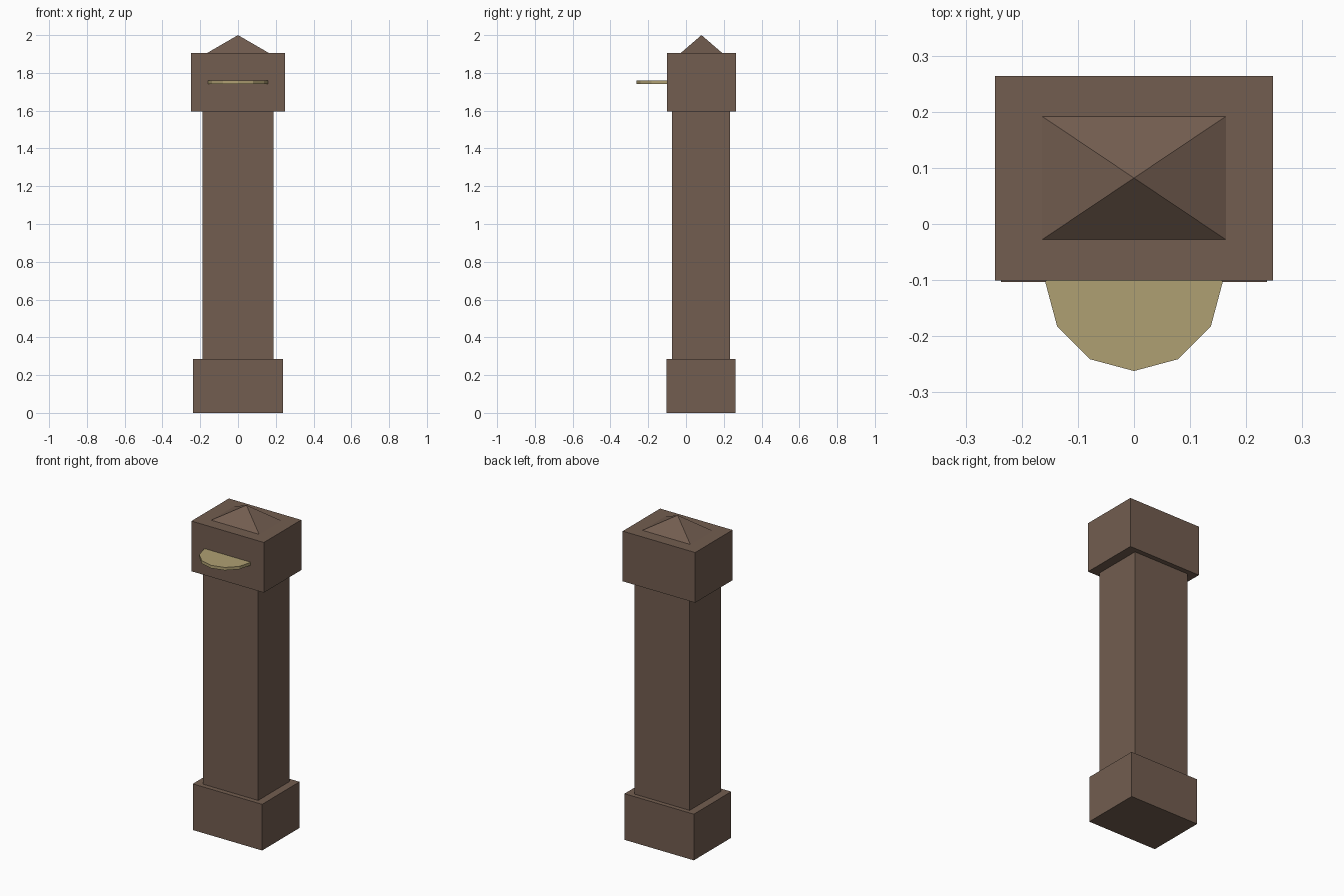
import bpy, bmesh
from mathutils import Matrix, Vector

if "Cube" in bpy.data.objects:
    bpy.data.objects.remove(bpy.data.objects["Cube"])


def material(name, color):
    m = bpy.data.materials.new(name)
    m.diffuse_color = (*color, 1)
    m.use_nodes = True
    m.node_tree.nodes["Principled BSDF"].inputs["Base Color"].default_value = m.diffuse_color
    return m


stone = material("brown_stone", (0.17, 0.11, 0.08))
brass = material("pale_brass", (0.43, 0.35, 0.17))


def add_object(name, bm, mat):
    mesh = bpy.data.meshes.new(name)
    bm.to_mesh(mesh)
    bm.free()
    mesh.materials.append(mat)
    obj = bpy.data.objects.new(name, mesh)
    bpy.context.collection.objects.link(obj)
    return obj


def block(name, half_x, y0, y1, z0, z1, peaked=False):
    """Box spanning the given limits; peaked merges the top into an apex."""
    bm = bmesh.new()
    bmesh.ops.create_cube(bm, size=1)
    centre = Vector((0, (y0 + y1) / 2, (z0 + z1) / 2))
    for v in bm.verts:
        v.co = v.co * Vector((2 * half_x, y1 - y0, z1 - z0)) + centre
    if peaked:
        top = [v for v in bm.verts if v.co.z > centre.z]
        bmesh.ops.pointmerge(bm, verts=top, merge_co=(0, centre.y, z1))
    return add_object(name, bm, stone)


# Pillar: plinth, shaft, capital and pyramid finial
block("plinth", 0.237, -0.103, 0.262, 0, 0.285)
block("shaft", 0.189, -0.073, 0.234, 0.285, 1.595)
block("capital", 0.2475, -0.101, 0.264, 1.595, 1.905)
block("pyramid_finial", 0.164, -0.028, 0.192, 1.905, 2.0, peaked=True)

# Twelve-sided disc half sunk into the front of the capital
bm = bmesh.new()
bmesh.ops.create_cone(bm, cap_ends=True, segments=12, radius1=0.158,
                      radius2=0.158, depth=0.018,
                      matrix=Matrix.Translation((0, -0.104, 1.75)))
add_object("front_disc", bm, brass)
